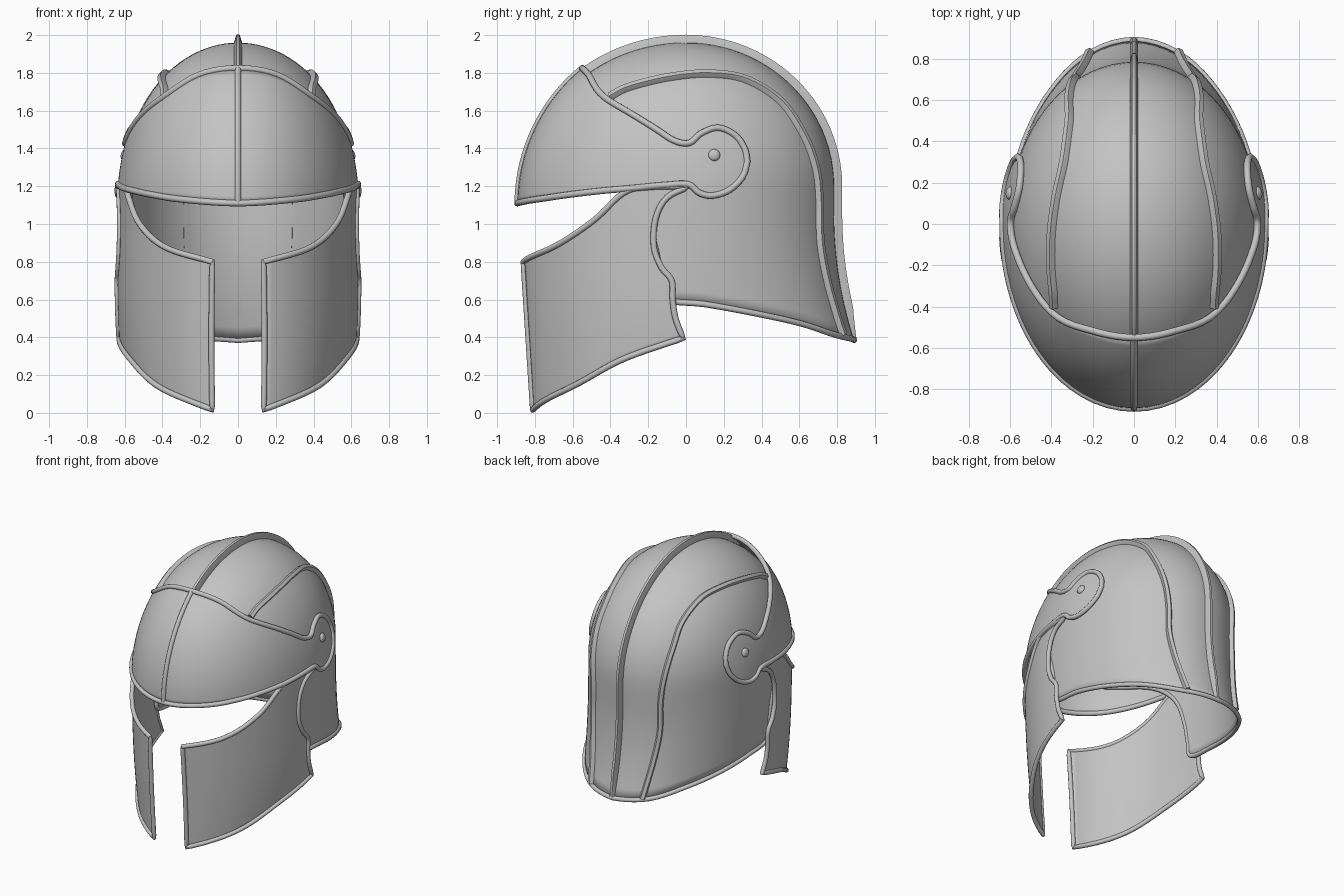
import bpy, bmesh
from math import sin, cos, pi, sqrt, acos
from mathutils import Vector

cube = bpy.data.objects.get("Cube")
if cube:
    bpy.data.objects.remove(cube)

steel = bpy.data.materials.new("grey_steel")
steel.use_nodes = True
steel.diffuse_color = (0.55, 0.55, 0.55, 1)
steel.node_tree.nodes["Principled BSDF"].inputs["Base Color"].default_value = steel.diffuse_color


# Base shapes: half width, front radius and back radius at each height
def skull_form(z):
    s = sqrt(max(0, 1 - (max(0, z - 1.2) / 0.76) ** 2))
    t = max(0, 1.05 - z) / 0.67
    return (0.61 - 0.015 * t * t) * s, 0.84 * s, (0.785 + 0.107 * t * t) * s


def visor_form(z):
    s = sqrt(max(0, 1 - ((z - 1.1) / 0.92) ** 2))
    return 0.64 * s, 0.893 * s, 0.8 * s


def cheek_form(z):
    t = (0.7 - z) / 0.7
    front = 0.832 + 0.06 * z
    return 0.64 - (0.06 if t > 0 else 0.02) * t * t, front, front


def on_form(form, angle, z):
    w, f, b = form(z)
    c = cos(angle)
    return Vector((w * sin(angle), -(f if c > 0 else b) * c, z))


def normal_at(form, angle, z):
    e = 0.002
    n = (on_form(form, angle + e, z) - on_form(form, angle - e, z)).cross(
        on_form(form, angle, z + e) - on_form(form, angle, z - e)).normalized()
    p = on_form(form, angle, z)
    return n if n.x * p.x + n.y * p.y > 0 else -n


# Curve helpers: side profile points (y, z) become (angle, z) on a form
def to_angles(form, pts):
    out = []
    for y, z in pts:
        w, f, b = form(z)
        out.append((acos(max(-1, min(1, -y / (f if y < 0 else b)))), z))
    return out


def mirrored(pts):
    return [(-a, z) for a, z in reversed(pts[1:])] + pts


def resample(pts, n):
    p = [Vector(q) for q in pts]
    p = [2 * p[0] - p[1]] + p + [2 * p[-1] - p[-2]]
    out = []
    for i in range(n + 1):
        t = i / n * (len(pts) - 1)
        k = min(int(t), len(pts) - 2)
        t -= k
        a, b, c, d = p[k:k + 4]
        out.append(0.5 * (2 * b + (c - a) * t + (2 * a - 5 * b + 4 * c - d) * t * t
                          + (3 * b - a - 3 * c + d) * t ** 3))
    return out


def finish(name, bm):
    me = bpy.data.meshes.new(name)
    bm.to_mesh(me)
    bm.free()
    ob = bpy.data.objects.new(name, me)
    bpy.context.collection.objects.link(ob)
    me.materials.append(steel)
    bpy.ops.object.select_all(action='DESELECT')
    ob.select_set(True)
    bpy.context.view_layer.objects.active = ob
    bpy.ops.object.shade_smooth_by_angle(angle=0.7)
    return ob


# Thin plate filling the patch between four boundary curves
def plate(name, form, bottom, top, left=None, right=None, rows=20, side=1, ease=lambda v: v):
    n = len(bottom) - 1
    left = left or [bottom[0].lerp(top[0], ease(j / rows)) for j in range(rows + 1)]
    right = right or [bottom[n].lerp(top[n], ease(j / rows)) for j in range(rows + 1)]
    bm = bmesh.new()
    grid = []
    for j in range(rows + 1):
        v, row = ease(j / rows), []
        for i in range(n + 1):
            u = i / n
            q = (bottom[i].lerp(top[i], v) + left[j].lerp(right[j], u)
                 - bottom[0].lerp(bottom[n], u).lerp(top[0].lerp(top[n], u), v))
            row.append(bm.verts.new(on_form(form, side * q.x, q.y)))
        grid.append(row)
    for j in range(rows):
        for i in range(n):
            bm.faces.new((grid[j][i], grid[j][i + 1], grid[j + 1][i + 1], grid[j + 1][i]))
    bmesh.ops.remove_doubles(bm, verts=bm.verts, dist=0.0005)
    bmesh.ops.dissolve_degenerate(bm, edges=bm.edges, dist=0.0001)
    bm.normal_update()
    if sum(f.normal.dot(f.calc_center_median() - Vector((0, 0, 1))) for f in bm.faces) < 0:
        bmesh.ops.reverse_faces(bm, faces=bm.faces)
    ob = finish(name, bm)
    mod = ob.modifiers.new("thickness", 'SOLIDIFY')
    mod.thickness, mod.offset = 0.01, -1


# Sweep a cross-section (across, outward) along points with outward normals
def sweep(name, pts, normals, section, closed=False, scale=lambda p: 1):
    bm = bmesh.new()
    rings, n, m = [], len(pts), len(section)
    for i, p in enumerate(pts):
        a = pts[(i - 1) % n] if closed else pts[max(i - 1, 0)]
        b = pts[(i + 1) % n] if closed else pts[min(i + 1, n - 1)]
        across = (b - a).normalized().cross(normals[i]).normalized()
        rings.append([bm.verts.new(p + across * s + normals[i] * h * scale(p)) for s, h in section])
    for i in range(n if closed else n - 1):
        r, q = rings[i], rings[(i + 1) % n]
        for k in range(m):
            bm.faces.new((r[k], r[(k + 1) % m], q[(k + 1) % m], q[k]))
    if not closed:
        bm.faces.new(rings[0])
        bm.faces.new(rings[-1])
    bmesh.ops.recalc_face_normals(bm, faces=bm.faces)
    return finish(name, bm)


def sweep_on(name, form, path, section, side=1, closed=False):
    return sweep(name, [on_form(form, side * a, z) for a, z in path],
                 [normal_at(form, side * a, z) for a, z in path], section, closed)


def tube(r):
    return [(r * cos(k * pi / 5), r * sin(k * pi / 5)) for k in range(10)]


def fin(half, tip, height):
    return [(-half, -0.012), (half, -0.012), (half, 0.006), (tip, height), (-tip, height), (-half, 0.006)]


# Skull shell with flared neck guard
edge = [(-1, 1.32), (-0.6, 1.3), (-0.4, 1.24), (-0.25, 1.1), (-0.17, 0.9), (-0.13, 0.7), (-0.1, 0.6),
        (0.1, 0.575), (0.35, 0.53), (0.6, 0.475), (0.8, 0.41), (1, 0.385)]
edge = resample(mirrored(to_angles(skull_form, edge)), 110)
plate("skull_shell", skull_form, edge, [Vector((q.x, 1.96)) for q in edge], rows=36,
      ease=lambda v: sin(v * pi / 2))
sweep_on("skull_rim", skull_form, edge[:-1], tube(0.016), closed=True)

# Central crest from brow to neck
arc = [on_form(skull_form, 0, 1.2 + 0.76 * sin(0.75 + k / 12 * (pi / 2 - 0.75))) for k in range(12)]
arc += [on_form(skull_form, pi, 1.2 + 0.76 * cos(k / 20 * pi / 2)) for k in range(20)]
arc += [on_form(skull_form, pi, 1.2 - 0.82 * k / 20) for k in range(21)]
ups = []
for i in range(len(arc)):
    t = arc[min(i + 1, len(arc) - 1)] - arc[max(i - 1, 0)]
    ups.append(Vector((1, 0, 0)).cross(t).normalized())
sweep("crest", arc, ups, fin(0.02, 0.009, 0.042), scale=lambda p: min(1, 0.3 + max(0, p.z - 0.38) * 4))

# Visor with round hinge ends
upper = [(-1, 1.825), (-0.515, 1.79), (-0.43, 1.67), (-0.3, 1.59), (-0.17, 1.51), (-0.06, 1.44), (0.02, 1.43),
         (0.08, 1.48), (0.17, 1.51), (0.26, 1.47), (0.31, 1.4), (0.325, 1.33)]
lower = [(-1, 1.11), (-0.79, 1.13), (-0.62, 1.155), (-0.45, 1.175), (-0.28, 1.19), (-0.12, 1.205), (0.01, 1.21),
         (0.07, 1.165), (0.14, 1.15), (0.23, 1.18), (0.3, 1.25), (0.325, 1.33)]
upper = resample(mirrored(to_angles(visor_form, upper)), 110)
lower = resample(mirrored(to_angles(visor_form, lower)), 110)
plate("visor", visor_form, lower, upper)
sweep_on("visor_rim", visor_form, upper + lower[-2:0:-1], tube(0.017), closed=True)
sweep_on("visor_ridge", visor_form, [(0, 1.82 - 0.71 * k / 20) for k in range(21)], tube(0.016))

# Cheek guard boundaries
c_top = to_angles(cheek_form, [(-0.86, 0.8), (-0.7, 0.88), (-0.5, 1.01), (-0.33, 1.165), (-0.2, 1.195), (0.02, 1.2)])
c_low = to_angles(cheek_form, [(-0.81, 0.016), (-0.6, 0.14), (-0.33, 0.285), (-0.015, 0.395)])
c_back = to_angles(cheek_form, [(-0.015, 0.395), (-0.055, 0.5), (-0.07, 0.6), (-0.075, 0.7), (-0.13, 0.77),
                                (-0.17, 0.88), (-0.16, 1.03), (-0.1, 1.14), (0.02, 1.2)])
c_top, c_low = resample(c_top, 30), resample(c_low, 30)
c_back = resample(c_back, 32)
c_front = [c_low[0].lerp(c_top[0], j / 32) for j in range(33)]

# Raised rib running over each side of the skull
rib = [(-0.4, 1.67), (-0.3, 1.72), (-0.1, 1.77), (0.1, 1.79), (0.3, 1.765), (0.48, 1.66), (0.6, 1.5), (0.68, 1.3),
       (0.7, 1.1), (0.705, 0.9), (0.74, 0.7), (0.78, 0.55), (0.825, 0.41)]
rib = resample(to_angles(skull_form, rib), 72)

for label, side in (("left", 1), ("right", -1)):
    plate(label + "_cheek_guard", cheek_form, c_low, c_top, c_front, c_back, rows=32, side=side)
    loop = c_low[:-1] + c_back[:-1] + c_top[:0:-1] + c_front[:0:-1]
    sweep_on(label + "_cheek_rim", cheek_form, loop, tube(0.016), side, closed=True)
    sweep_on(label + "_rib", skull_form, rib, fin(0.02, 0.012, 0.028), side)

    # Hinge rivet
    angle, z = to_angles(visor_form, [(0.15, 1.365)])[0]
    bm = bmesh.new()
    bmesh.ops.create_uvsphere(bm, u_segments=20, v_segments=12, radius=0.032)
    bmesh.ops.scale(bm, vec=(1, 1, 0.6), verts=bm.verts)
    rivet = finish(label + "_rivet", bm)
    rivet.location = on_form(visor_form, side * angle, z)
    rivet.rotation_euler = normal_at(visor_form, side * angle, z).to_track_quat('Z', 'Y').to_euler()
